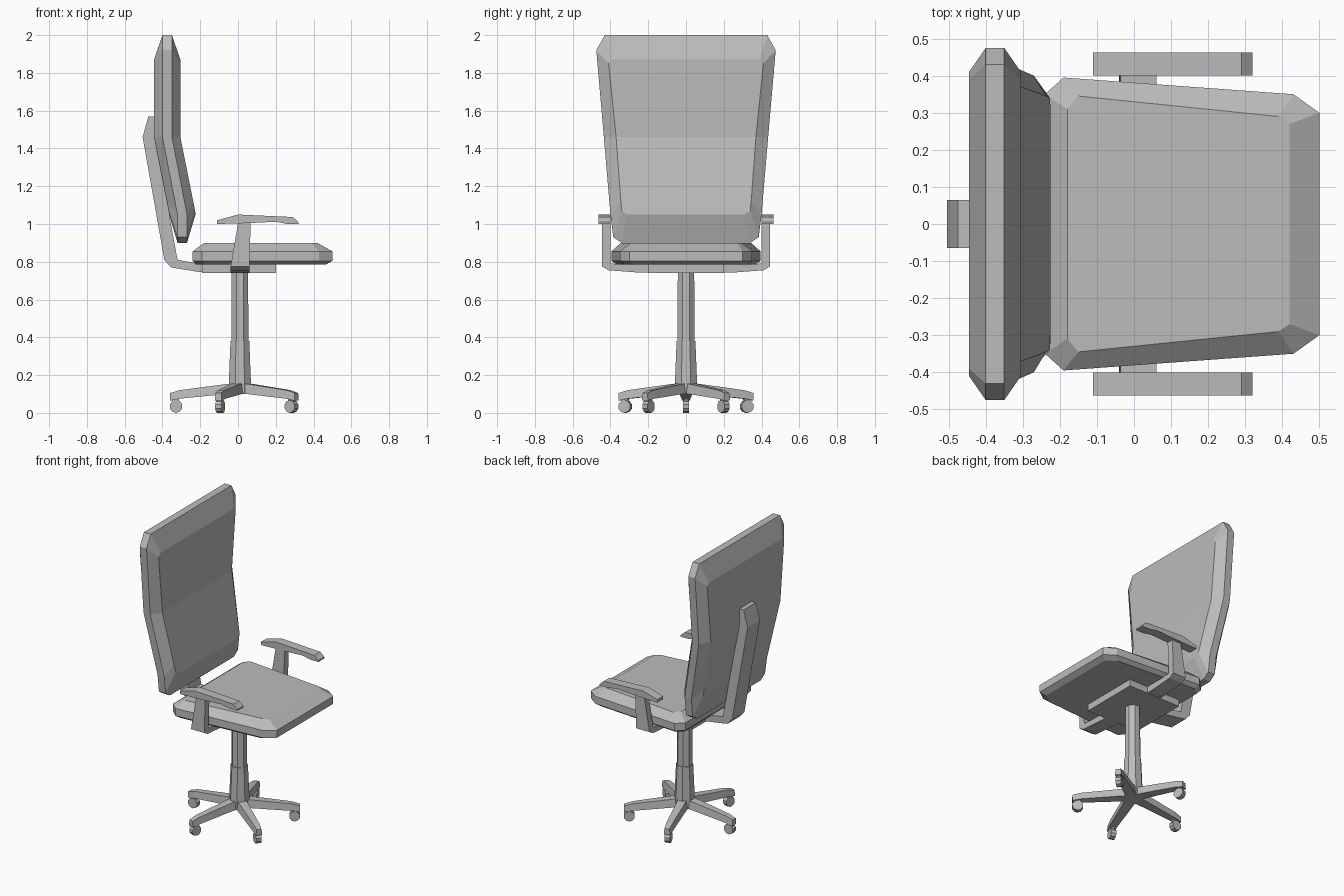
import bpy, bmesh, math
from mathutils import Matrix, Vector

cube = bpy.data.objects.get("Cube")
if cube:
    bpy.data.objects.remove(cube)

grey = bpy.data.materials.new("plain_grey")
grey.use_nodes = True
grey.diffuse_color = (0.5, 0.5, 0.5, 1)
grey.node_tree.nodes["Principled BSDF"].inputs["Base Color"].default_value = (0.5, 0.5, 0.5, 1)


def finish(name, bm, matrix=None):
    """Turn a bmesh into a flat shaded grey object."""
    bmesh.ops.recalc_face_normals(bm, faces=bm.faces)
    if matrix:
        bm.transform(matrix)
    mesh = bpy.data.meshes.new(name)
    bm.to_mesh(mesh)
    bm.free()
    mesh.materials.append(grey)
    obj = bpy.data.objects.new(name, mesh)
    bpy.context.collection.objects.link(obj)
    return obj


def loft(rings, caps=True):
    """Skin equal-length closed rings of points."""
    bm = bmesh.new()
    rows = [[bm.verts.new(p) for p in ring] for ring in rings]
    n = len(rows[0])
    for a, b in zip(rows, rows[1:]):
        for i in range(n):
            j = (i + 1) % n
            bm.faces.new((a[i], a[j], b[j], b[i]))
    if caps:
        bm.faces.new(rows[0])
        bm.faces.new(rows[-1])
    return bm, rows


def slab(name, profile, y0, y1, matrix=None):
    """Extrude an (x, z) profile from y0 to y1."""
    bm, _ = loft([[(x, y, z) for x, z in profile] for y in (y0, y1)])
    return finish(name, bm, matrix)


def mirrored(half):
    """Complete a half outline with its mirror image across y = 0."""
    return half + [(-y, z) for y, z in reversed(half)]


# Seat cushion: bevelled tapered pad
edge = [(0.30, 0.50), (0.35, 0.43), (0.395, -0.19), (0.35, -0.24)]
inner = [(0.27, 0.42), (0.29, 0.39), (0.345, -0.15), (0.31, -0.18)]
under = [(y * 0.93, x * 0.93) for y, x in edge]
layers = [(under, 0.785), (edge, 0.805), (edge, 0.855), (inner, 0.9)]
bm, _ = loft([[(x, y, z) for y, x in mirrored(half)] for half, z in layers])
finish("seat_cushion", bm)


# Backrest: bent panel with a bevelled rim on both faces
def bend(z):
    return -0.375 + 0.08 * min(1, max(0, (1.46 - z) / 0.4))


rim = mirrored([(0.43, 2.0), (0.475, 1.92), (0.435, 1.46), (0.4, 1.05), (0.385, 0.93), (0.34, 0.9)])
face = mirrored([(0.39, 1.87), (0.41, 1.85), (0.37, 1.46), (0.345, 1.12), (0.34, 1.07), (0.31, 1.05)])
bm, rows = loft([[(bend(z) + d, y, z) for y, z in ring]
                 for ring, d in ((face, -0.07), (rim, -0.025), (rim, 0.025), (face, 0.07))], caps=False)
for row in (rows[0], rows[-1]):
    bm.faces.new(row[:3] + row[-3:])
    bm.faces.new(row[2:-2])
finish("backrest", bm)

# Spine bar that carries the backrest
slab("back_support", [(-0.475, 1.57), (-0.44, 1.57), (-0.44, 1.46), (-0.32, 0.81), (-0.2, 0.79),
                      (-0.1, 0.79), (-0.1, 0.742), (-0.2, 0.745), (-0.355, 0.77), (-0.39, 0.81),
                      (-0.505, 1.46)], -0.065, 0.065)

# Mounting plate under the seat
slab("seat_plate", [(-0.19, 0.74), (0.2, 0.74), (0.2, 0.79), (-0.19, 0.79)], -0.2, 0.2)

# Armrests: bent bracket that narrows upward, with a pad on top
bracket = [(0.18, 0.742), (0.24, 0.742), (0.41, 0.755), (0.445, 0.775), (0.445, 1.01),
           (0.4, 1.01), (0.4, 0.79), (0.18, 0.785)]
pad = [(-0.11, 1.0), (-0.11, 1.02), (0.0, 1.05), (0.29, 1.037), (0.32, 1.01), (0.32, 1.0),
       (0.26, 1.0), (0.2, 1.012), (0.06, 1.005)]
for side, sign in (("left", 1), ("right", -1)):
    bm, _ = loft([[(x0 + slope * max(0, z - 0.77), sign * y, z) for y, z in bracket]
                  for x0, slope in ((-0.04, 0.17), (0.06, 0.03))])
    finish(side + "_arm_bracket", bm)
    slab(side + "_arm_pad", pad, sign * 0.4, sign * 0.463)


# Central column: tapered octagonal sleeve and piston
def column(name, r0, r1, z0, z1):
    bm = bmesh.new()
    bmesh.ops.create_cone(bm, cap_ends=True, segments=8, radius1=r0, radius2=r1, depth=z1 - z0)
    finish(name, bm, Matrix.Translation((0.01, 0, (z0 + z1) / 2)) @ Matrix.Rotation(math.pi / 8, 4, "Z"))


column("column_sleeve", 0.066, 0.054, 0.1, 0.38)
column("column_piston", 0.049, 0.047, 0.37, 0.75)

# Five tapered legs, each with a fork and wheel
for i in range(5):
    turn = Matrix.Translation((0.01, 0, 0)) @ Matrix.Rotation(math.radians(36 + 72 * i), 4, "Z")
    sections = [(0.0, 0.035, 0.1, 0.16), (0.07, 0.034, 0.1, 0.153),
                (0.32, 0.024, 0.075, 0.12), (0.37, 0.02, 0.065, 0.105)]
    bm, _ = loft([[(r, -w, low), (r, w, low), (r, w * 0.8, high), (r, -w * 0.8, high)]
                  for r, w, low, high in sections])
    finish(f"leg_{i + 1}", bm, turn)
    slab(f"caster_fork_{i + 1}", [(0.325, 0.035), (0.355, 0.035), (0.36, 0.085), (0.32, 0.085)],
         -0.01, 0.01, turn)
    wheel = [(0.338 + 0.034 * math.cos(a), 0.034 + 0.034 * math.sin(a))
             for a in (math.tau * k / 10 + math.pi / 10 for k in range(10))]
    slab(f"caster_wheel_{i + 1}", wheel, -0.017, 0.017, turn)
